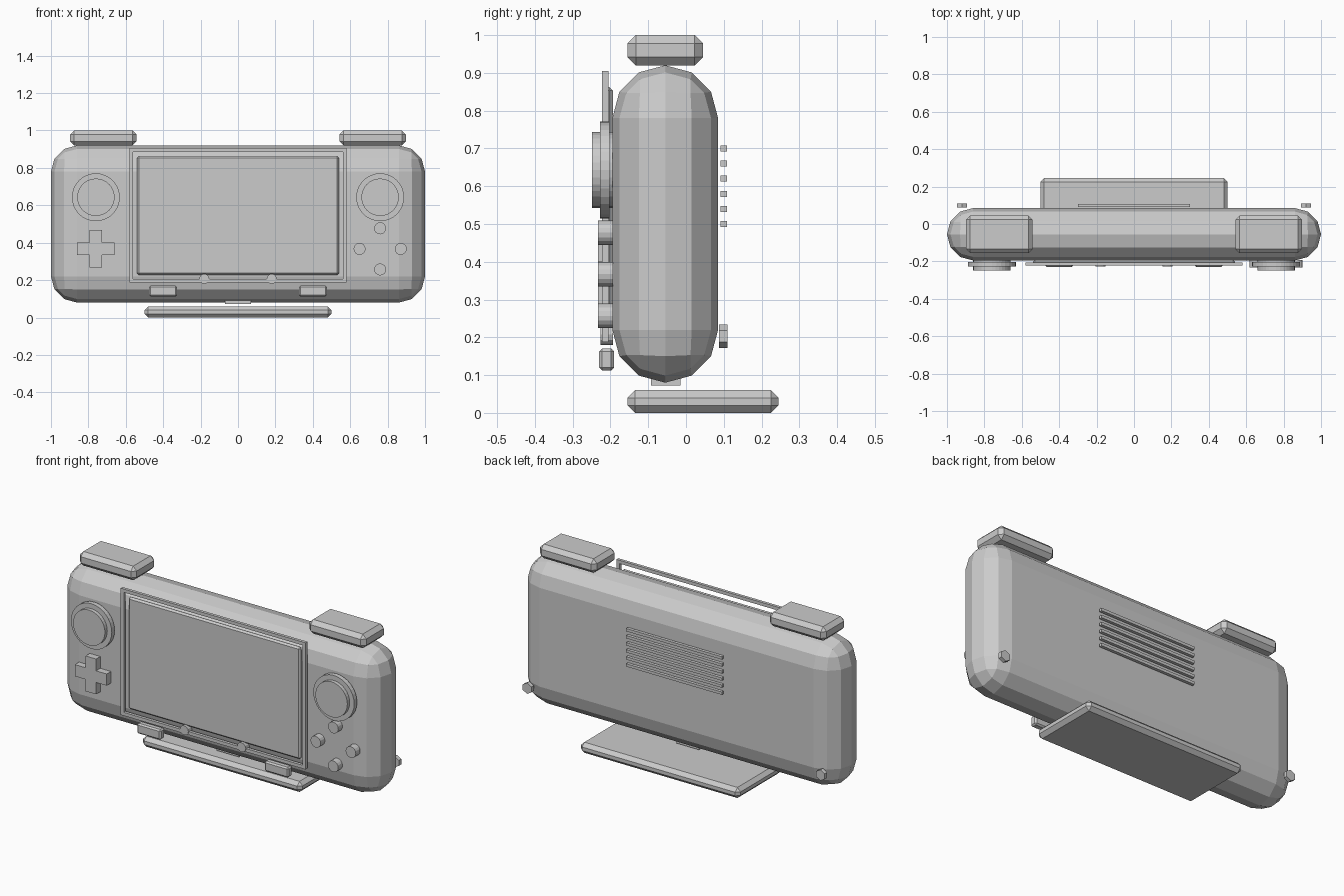
import bpy, bmesh, math
from mathutils import Matrix

default = bpy.data.objects.get("Cube")
if default:
    bpy.data.objects.remove(default, do_unlink=True)

grey = bpy.data.materials.new("plain grey")
grey.use_nodes = True
GREY = (0.6, 0.6, 0.6, 1)
grey.diffuse_color = GREY
grey.node_tree.nodes["Principled BSDF"].inputs["Base Color"].default_value = GREY


def finish(name, bm):
    bmesh.ops.recalc_face_normals(bm, faces=bm.faces)
    mesh = bpy.data.meshes.new(name)
    bm.to_mesh(mesh)
    bm.free()
    mesh.materials.append(grey)
    obj = bpy.data.objects.new(name, mesh)
    bpy.context.collection.objects.link(obj)
    return obj


def box(name, x, y, z, bevel=0, segments=1):
    """Box from (min, max) pairs, with an optional bevel."""
    bm = bmesh.new()
    spans = (x, y, z)
    size = [b - a for a, b in spans]
    centre = [(a + b) / 2 for a, b in spans]
    bmesh.ops.create_cube(bm, size=1, matrix=Matrix.LocRotScale(centre, None, size))
    obj = finish(name, bm)
    if bevel:
        mod = obj.modifiers.new("rounding", "BEVEL")
        mod.width, mod.segments, mod.limit_method = bevel, segments, "NONE"
    return obj


def disc(name, x, z, radius, y, sides):
    """Cylinder along y, with a corner pointing up."""
    bm = bmesh.new()
    bmesh.ops.create_cone(bm, cap_ends=True, segments=sides, radius1=radius,
                          radius2=radius, depth=y[1] - y[0],
                          matrix=Matrix.Translation((x, sum(y) / 2, z))
                          @ Matrix.Rotation(math.pi / 2, 4, "X"))
    return finish(name, bm)


def prism(name, loop, y):
    """Extrude an x, z outline along y."""
    bm = bmesh.new()
    face = bm.faces.new([bm.verts.new((px, y[0], pz)) for px, pz in loop])
    ext = bmesh.ops.extrude_face_region(bm, geom=[face])
    moved = [v for v in ext["geom"] if isinstance(v, bmesh.types.BMVert)]
    bmesh.ops.translate(bm, verts=moved, vec=(0, y[1] - y[0], 0))
    return finish(name, bm)


# Rounded body
box("body", (-1, 1), (-0.195, 0.085), (0.08, 0.92), 0.1399, 3)

# Screen and the open frame around it
box("screen", (-0.54, 0.54), (-0.215, -0.193), (0.227, 0.863), 0.01)
bm = bmesh.new()
rings = []
for y in (-0.222, -0.205):
    for inset in (0, 0.019):
        w, low, high = 0.58 - inset, 0.187 + inset, 0.905 - inset
        rings.append([bm.verts.new((px, y, pz)) for px, pz in
                      ((-w, low), (w, low), (w, high), (-w, high))])
for a, b in ((0, 1), (1, 3), (3, 2), (2, 0)):
    for i in range(4):
        j = (i + 1) % 4
        bm.faces.new((rings[a][i], rings[a][j], rings[b][j], rings[b][i]))
finish("screen_frame", bm)

# Mirrored parts
for side, s in (("left", 1), ("right", -1)):
    def span(centre, half):
        return (s * centre - half, s * centre + half)
    box(side + "_shoulder_button", span(0.72, 0.178), (-0.155, 0.045), (0.92, 1), 0.022)
    box(side + "_front_clip", span(0.4, 0.075), (-0.23, -0.19), (0.112, 0.17), 0.008)
    disc(side + "_stick_base", s * 0.76, 0.643, 0.128, (-0.228, -0.202), 32)
    disc(side + "_stick", s * 0.76, 0.643, 0.1, (-0.249, -0.193), 32)
    disc(side + "_frame_stud", s * 0.18, 0.207, 0.027, (-0.226, -0.193), 12)
    disc(side + "_back_screw", s * 0.92, 0.203, 0.031, (0.088, 0.11), 6)

# Direction pad
a, b = 0.033, 0.1
quarter = [(a, a), (a, b), (-a, b)]
cross = []
for turn in range(4):
    for px, pz in quarter:
        for _ in range(turn):
            px, pz = -pz, px
        cross.append((px - 0.76, pz + 0.368))
prism("direction_pad", cross, (-0.233, -0.19))

# Four round action buttons
for i, place in enumerate(("outer", "top", "inner", "bottom")):
    t = i * math.pi / 2
    disc(place + "_action_button", 0.76 + 0.11 * math.cos(t),
         0.367 + 0.11 * math.sin(t), 0.032, (-0.233, -0.193), 16)

# Vent slats on the back
for i in range(6):
    z = 0.5 + 0.04 * i
    box(f"vent_slat_{i + 1}", (-0.3, 0.3), (0.091, 0.108), (z - 0.008, z + 0.008))

# Stand
box("stand_neck", (-0.07, 0.07), (-0.092, -0.015), (0.072, 0.098))
box("stand_base", (-0.5, 0.5), (-0.155, 0.245), (0, 0.06), 0.02)
